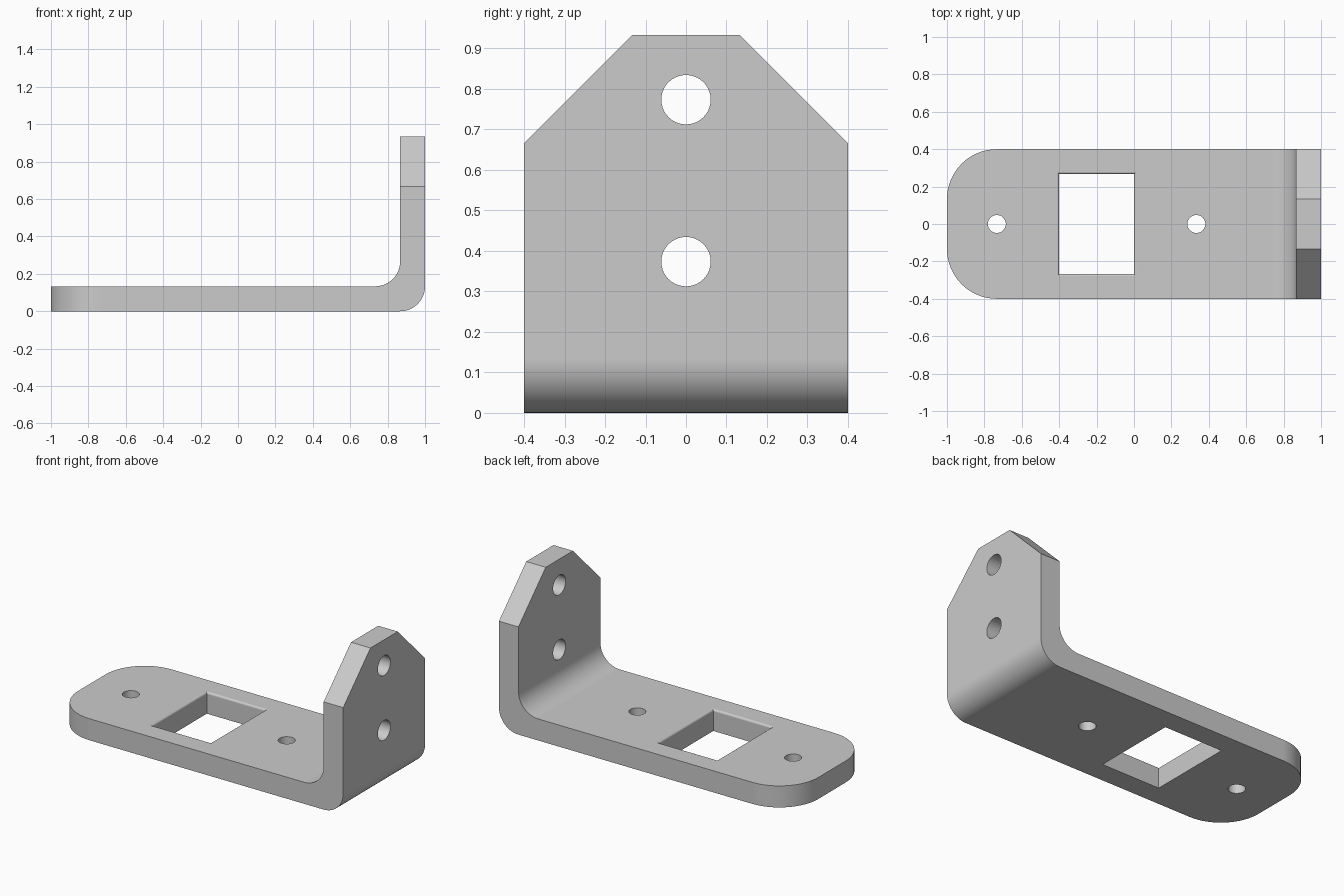
import bpy, bmesh, math
from mathutils import Matrix, Vector

cube = bpy.data.objects.get("Cube")
if cube:
    bpy.data.objects.remove(cube, do_unlink=True)

THICK, HALF_W, HEIGHT = 0.1333, 0.4, 0.9333
CHAMFER = 0.2667

steel = bpy.data.materials.new("grey_steel")
steel.use_nodes = True
steel.diffuse_color = (0.6, 0.6, 0.6, 1)
steel.node_tree.nodes["Principled BSDF"].inputs["Base Color"].default_value = (0.6, 0.6, 0.6, 1)


def make_object(name, bm):
    bmesh.ops.recalc_face_normals(bm, faces=bm.faces[:])
    mesh = bpy.data.meshes.new(name)
    bm.to_mesh(mesh)
    bm.free()
    mesh.materials.append(steel)
    obj = bpy.data.objects.new(name, mesh)
    bpy.context.collection.objects.link(obj)
    return obj


def bevel_where(bm, test, radius, segments):
    """Round (or chamfer) every edge whose midpoint and direction pass the test."""
    edges = []
    for e in bm.edges:
        a, b = e.verts[0].co, e.verts[1].co
        if test((a + b) / 2, (b - a).normalized()):
            edges.append(e)
    bmesh.ops.bevel(bm, geom=edges, offset=radius, offset_type='OFFSET',
                    segments=segments, profile=0.5, affect='EDGES')


# L-shaped bracket body
bm = bmesh.new()
inner = 1 - THICK
profile = [(-1, 0), (1, 0), (1, HEIGHT), (inner, HEIGHT), (inner, THICK), (-1, THICK)]
face = bm.faces.new([bm.verts.new((x, -HALF_W, z)) for x, z in profile])
ext = bmesh.ops.extrude_face_region(bm, geom=[face])
bmesh.ops.translate(bm, vec=(0, 2 * HALF_W, 0),
                    verts=[v for v in ext["geom"] if isinstance(v, bmesh.types.BMVert)])
# rounded free end, chamfered upright, rounded bend
bevel_where(bm, lambda m, d: abs(d.z) > 0.9 and m.x < -0.9, CHAMFER, 16)
bevel_where(bm, lambda m, d: abs(d.x) > 0.9 and m.z > 0.9, CHAMFER, 1)
bevel_where(bm, lambda m, d: abs(d.y) > 0.9 and m.x > 0.8 and m.z < 0.2, THICK, 12)
bracket = make_object("bracket", bm)


# Cutters for the round holes
def hole_cutter(name, location, radius, axis):
    bm = bmesh.new()
    turn = Matrix.Rotation(math.pi / 2, 4, 'Y') if axis == 'X' else Matrix()
    bmesh.ops.create_cone(bm, cap_ends=True, segments=40, radius1=radius, radius2=radius,
                          depth=0.4, matrix=Matrix.Translation(location) @ turn)
    return make_object(name, bm)


cutters = [hole_cutter("base_hole_cutter", (x, 0, THICK / 2), 0.048, 'Z') for x in (-0.7333, 0.3333)]
cutters += [hole_cutter("upright_hole_cutter", (1 - THICK / 2, 0, z), 0.061, 'X') for z in (0.3735, 0.7735)]

# Cutter for the rectangular window, flared into a rounded upper rim
bm = bmesh.new()
RIM = 0.0133
levels = [(-0.1, 0)]
for i in range(7):
    a = math.pi / 2 * i / 6
    levels.append((THICK - RIM + RIM * math.sin(a), RIM * (1 - math.cos(a))))
levels.append((0.3, RIM))
rings = []
for z, grow in levels:
    rings.append([bm.verts.new((-0.2 + sx * (0.2 + grow), sy * (0.2667 + grow), z))
                  for sx, sy in ((-1, -1), (1, -1), (1, 1), (-1, 1))])
for low, high in zip(rings, rings[1:]):
    for i in range(4):
        j = (i + 1) % 4
        bm.faces.new((low[i], low[j], high[j], high[i]))
bm.faces.new(rings[0])
bm.faces.new(rings[-1])
cutters.append(make_object("window_cutter", bm))

# Cut the openings
for cutter in cutters:
    mod = bracket.modifiers.new(cutter.name, 'BOOLEAN')
    mod.operation, mod.solver, mod.object = 'DIFFERENCE', 'EXACT', cutter
bpy.context.view_layer.update()
cut = bpy.data.meshes.new_from_object(bracket.evaluated_get(bpy.context.evaluated_depsgraph_get()))
bracket.modifiers.clear()
bracket.data = cut
cut.materials.clear()
cut.materials.append(steel)
for cutter in cutters:
    bpy.data.objects.remove(cutter, do_unlink=True)

# Smooth the rounds, keep the flats flat
bpy.ops.object.select_all(action='DESELECT')
bracket.select_set(True)
bpy.context.view_layer.objects.active = bracket
bpy.ops.object.shade_smooth_by_angle(angle=math.radians(30))
weighted = bracket.modifiers.new("flat_face_normals", 'WEIGHTED_NORMAL')
weighted.keep_sharp = True
